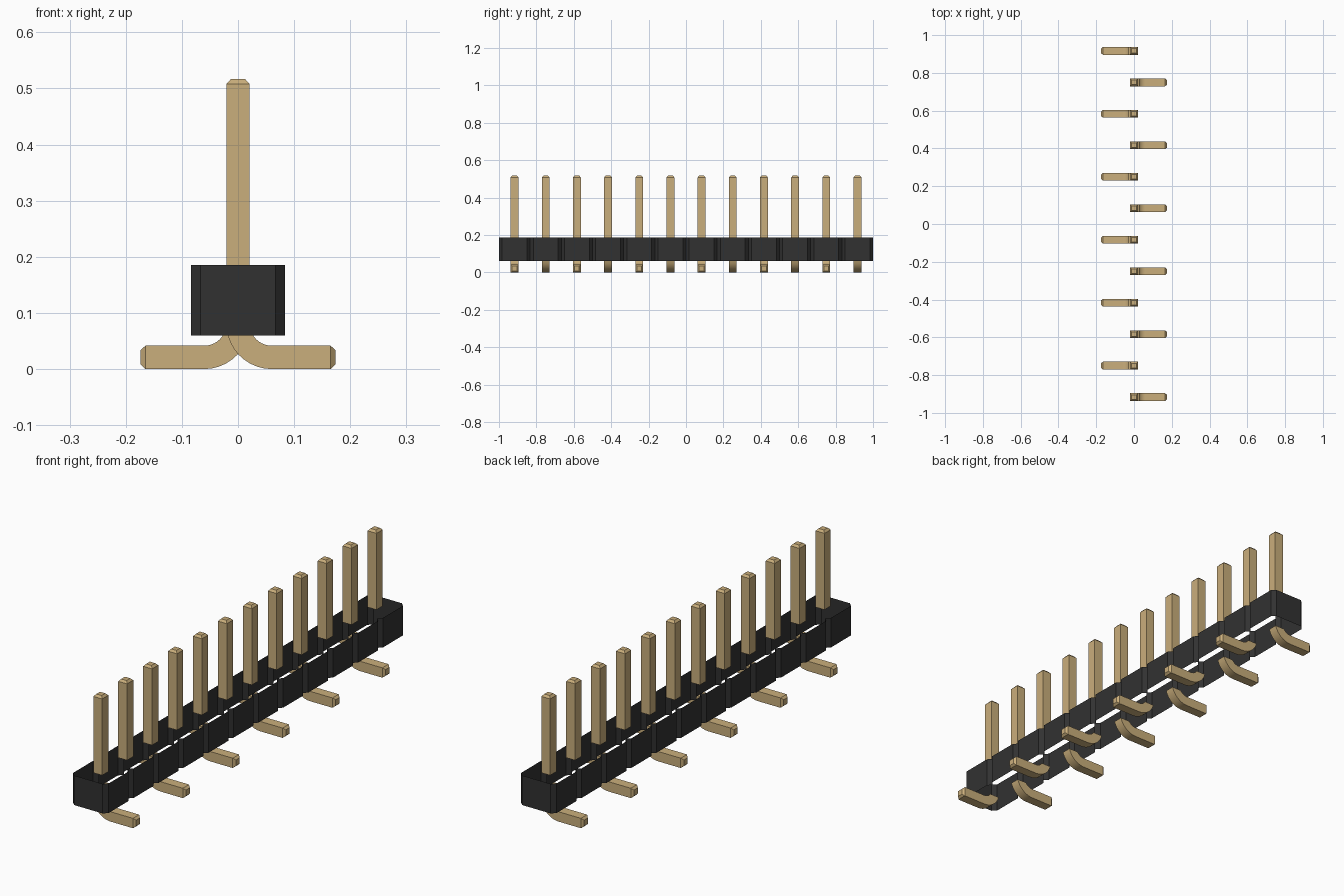
import bpy, bmesh
from math import asin, sin, cos, pi
from mathutils import Vector

cube = bpy.data.objects.get("Cube")
if cube:
    bpy.data.objects.remove(cube, do_unlink=True)

COUNT = 12                      # pins in the row
PITCH = 2 / COUNT
HALF_W = PITCH / 2              # housing half width
CHAMFER = 0.0167
Z_LOW, Z_HIGH, Z_TOP = 0.06, 0.185, 0.517
HALF = 0.0208                   # pin half thickness
TIP, TIP_HALF = 0.009, 0.0125   # tip taper length and half size
LEG_END = 0.174


def material(name, rgb):
    mat = bpy.data.materials.new(name)
    mat.use_nodes = True
    mat.diffuse_color = (*rgb, 1)
    mat.node_tree.nodes["Principled BSDF"].inputs["Base Color"].default_value = (*rgb, 1)
    return mat


def loft(name, rings, mat, cap_end):
    """Skin closed rings of points, optionally closing the last ring."""
    bm = bmesh.new()
    loops = [[bm.verts.new(p) for p in ring] for ring in rings]
    for a, b in zip(loops, loops[1:]):
        n = len(a)
        for i in range(n):
            j = (i + 1) % n
            bm.faces.new((a[i], a[j], b[j], b[i]))
    if cap_end:
        bm.faces.new(loops[-1])
    mesh = bpy.data.meshes.new(name)
    bm.to_mesh(mesh)
    bm.free()
    mesh.materials.append(mat)
    return mesh


def place(name, mesh, y=0.0, turn=0.0):
    obj = bpy.data.objects.new(name, mesh)
    obj.location.y = y
    obj.rotation_euler.z = turn
    bpy.context.collection.objects.link(obj)
    return obj


black = material("black plastic", (0.031, 0.031, 0.031))
gold = material("pale gold metal", (0.59, 0.425, 0.2))

# Housing: an open sleeve of chamfered segments
side = []
for i in range(COUNT):
    y0 = -1 + i * PITCH
    if i == 0:
        side.append((HALF_W - CHAMFER, y0))
    side += [(HALF_W, y0 + CHAMFER), (HALF_W, y0 + PITCH - CHAMFER),
             (HALF_W - CHAMFER, y0 + PITCH)]
outline = side + [(-x, -y) for x, y in side]
place("housing", loft("housing", [[(x, y, z) for x, y in outline]
                                  for z in (Z_LOW, Z_HIGH)], black, False))


# Upright pin with tapered tip
def square(z, h):
    return [(-h, -h, z), (h, -h, z), (h, h, z), (-h, h, z)]


pin = loft("upright_pin", [square(Z_HIGH, HALF), square(Z_TOP - TIP, HALF),
                           square(Z_TOP, TIP_HALF)], gold, True)

# Bent foot: an arc into a flat bar with tapered tip
R_OUT = 0.081
R_IN = R_OUT - 2 * HALF
CX, CZ = R_OUT - HALF, R_OUT
STEPS = 8


def arc_point(radius, t):
    start = asin((CZ - Z_LOW) / radius)
    a = start + (pi / 2 - start) * t
    return CX - radius * cos(a), CZ - radius * sin(a)


def section(inner, outer, h):
    return [Vector((p[0], y, p[1])) for p, y in
            ((outer, -h), (outer, h), (inner, h), (inner, -h))]


rings = [section(arc_point(R_IN, i / STEPS), arc_point(R_OUT, i / STEPS), HALF)
         for i in range(STEPS + 1)]
for x, h in ((LEG_END - TIP, HALF), (LEG_END, TIP_HALF)):
    rings.append(section((x, HALF + h), (x, HALF - h), h))
foot = loft("bent_foot", rings, gold, True)

# Row of pins, feet alternating left and right
feet = []
for i in range(COUNT):
    y = -1 + (i + 0.5) * PITCH
    place(f"upright_pin_{i + 1}", pin, y)
    feet.append(place(f"bent_foot_{i + 1}", foot, y, pi * (i % 2)))

# Smooth the bends, keep the corners crisp
bpy.ops.object.select_all(action="DESELECT")
feet[0].select_set(True)
bpy.context.view_layer.objects.active = feet[0]
bpy.ops.object.shade_smooth_by_angle(angle=pi / 9)
